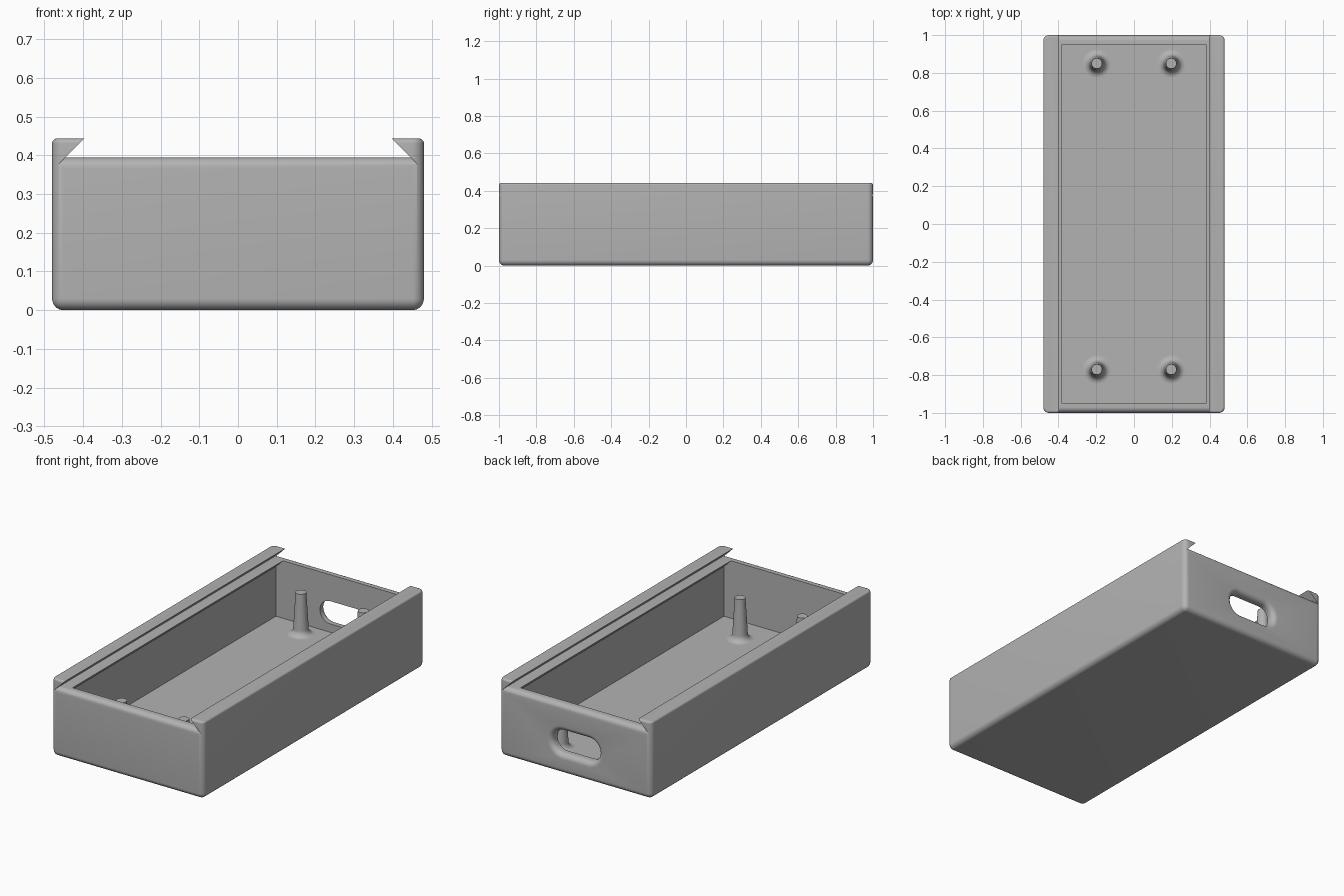
import bpy
import bmesh
from math import sin, cos, pi, sqrt

if "Cube" in bpy.data.objects:
    bpy.data.objects.remove(bpy.data.objects["Cube"], do_unlink=True)

HX, HY, TOP = 0.48, 1.0, 0.443      # outer half sizes and rail height
R, R_TOP = 0.03, 0.012              # main and rail-top fillets
RIM, LIP = 0.394, 0.397             # groove floor height, rail lip half gap
FLOOR = 0.065
SEG = 8

grey = bpy.data.materials.new("light grey plastic")
grey.use_nodes = True
COLOUR = (0.45, 0.45, 0.45, 1)
grey.diffuse_color = COLOUR
grey.node_tree.nodes["Principled BSDF"].inputs["Base Color"].default_value = COLOUR


def loft(name, rings):
    """Closed solid through equally sized rings, capped at both ends."""
    bm = bmesh.new()
    loops = [[bm.verts.new(p) for p in ring] for ring in rings]
    n = len(loops[0])
    for a, b in zip(loops, loops[1:]):
        for i in range(n):
            bm.faces.new((a[i], a[(i + 1) % n], b[(i + 1) % n], b[i]))
    bm.faces.new(loops[0][::-1])
    bm.faces.new(loops[-1])
    bmesh.ops.remove_doubles(bm, verts=bm.verts, dist=1e-5)
    bmesh.ops.recalc_face_normals(bm, faces=bm.faces)
    mesh = bpy.data.meshes.new(name)
    bm.to_mesh(mesh)
    bm.free()
    mesh.materials.append(grey)
    obj = bpy.data.objects.new(name, mesh)
    bpy.context.collection.objects.link(obj)
    return obj


def activate(obj):
    bpy.ops.object.select_all(action="DESELECT")
    obj.select_set(True)
    bpy.context.view_layer.objects.active = obj


def smooth(obj):
    activate(obj)
    bpy.ops.object.shade_smooth_by_angle(angle=0.5)


def cut(obj, cutter):
    cutter.hide_render = True
    mod = obj.modifiers.new("cut", "BOOLEAN")
    mod.operation, mod.solver, mod.object = "DIFFERENCE", "EXACT", cutter
    activate(obj)
    bpy.ops.object.modifier_apply(modifier=mod.name)
    bpy.data.objects.remove(cutter, do_unlink=True)


def round_rect(inset, z):
    """Plan outline with rounded corners, shrunk by an inset."""
    r = R - inset
    pts = []
    for k, (sx, sy) in enumerate(((1, 1), (-1, 1), (-1, -1), (1, -1))):
        for i in range(SEG + 1):
            a = (k + i / SEG) * pi / 2
            pts.append((sx * (HX - R) + r * cos(a), sy * (HY - R) + r * sin(a), z))
    return pts


def slot(radius, half_width, y, zc):
    """Stadium outline facing along y."""
    pts = []
    for side in (0, 1):
        cx = (half_width - radius) * (1 - 2 * side)
        for i in range(2 * SEG + 1):
            a = -pi / 2 + pi * (side + i / (2 * SEG))
            pts.append((cx + radius * cos(a), y, zc + radius * sin(a)))
    return pts


steps = [i / SEG * pi / 2 for i in range(SEG + 1)]

# Outer body with filleted edges
rings = [round_rect(R * (1 - sin(a)), R * (1 - cos(a))) for a in steps]
rings += [round_rect(R_TOP * (1 - cos(a)), TOP - R_TOP * (1 - sin(a))) for a in steps]
body = loft("case_body", rings)

# Dovetail lid groove, whose floor rolls down over both end walls
half = [(-HY - 0.01, RIM - R)]
half += [(-HY + R * (1 - cos(a)), RIM - R + R * sin(a)) for a in steps]
path = half + [(-y, f) for y, f in reversed(half)]
rings = []
for y, f in path:
    low, high, over = LIP + TOP - f, LIP - 0.017, TOP + 0.017
    rings.append([(-low, y, f), (low, y, f), (high, y, over), (-high, y, over)])
cut(body, loft("groove_cutter", rings))

# Inner cavity with a sloped ledge under the lid
side = [(0.425, FLOOR), (0.425, 0.349), (0.38, RIM), (0.38, 0.42)]
outline = side + [(-x, z) for x, z in reversed(side)]
cut(body, loft("cavity_cutter", [[(x, y, z) for x, z in outline] for y in (-0.95, 0.95)]))

# Cable slot in the back wall, flared outward
rings = [slot(0.065, 0.147, 0.9, 0.178)]
for a in steps:
    flare = R * (1 - cos(a))
    rings.append(slot(0.065 + flare, 0.147 + flare, HY - R + R * sin(a), 0.178))
rings.append(slot(0.065 + R, 0.147 + R, HY + 0.02, 0.178))
cut(body, loft("slot_cutter", rings))
smooth(body)

# Tapered board posts with flared feet
FOOT, NECK, TIP = 0.075, 0.04, 0.028
flare = FOOT - NECK
profile = [(FOOT, FLOOR - 0.01)]
profile += [(FOOT - flare * sin(a), FLOOR + flare * (1 - cos(a))) for a in steps]
profile.append((TIP, 0.302))
for end, y in (("front", -0.77), ("back", 0.85)):
    for name, x in (("left", 0.197), ("right", -0.197)):
        rings = [[(x + r * cos(i * pi / 16), y + r * sin(i * pi / 16), z)
                  for i in range(32)] for r, z in profile]
        smooth(loft(f"{end}_{name}_post", rings))
